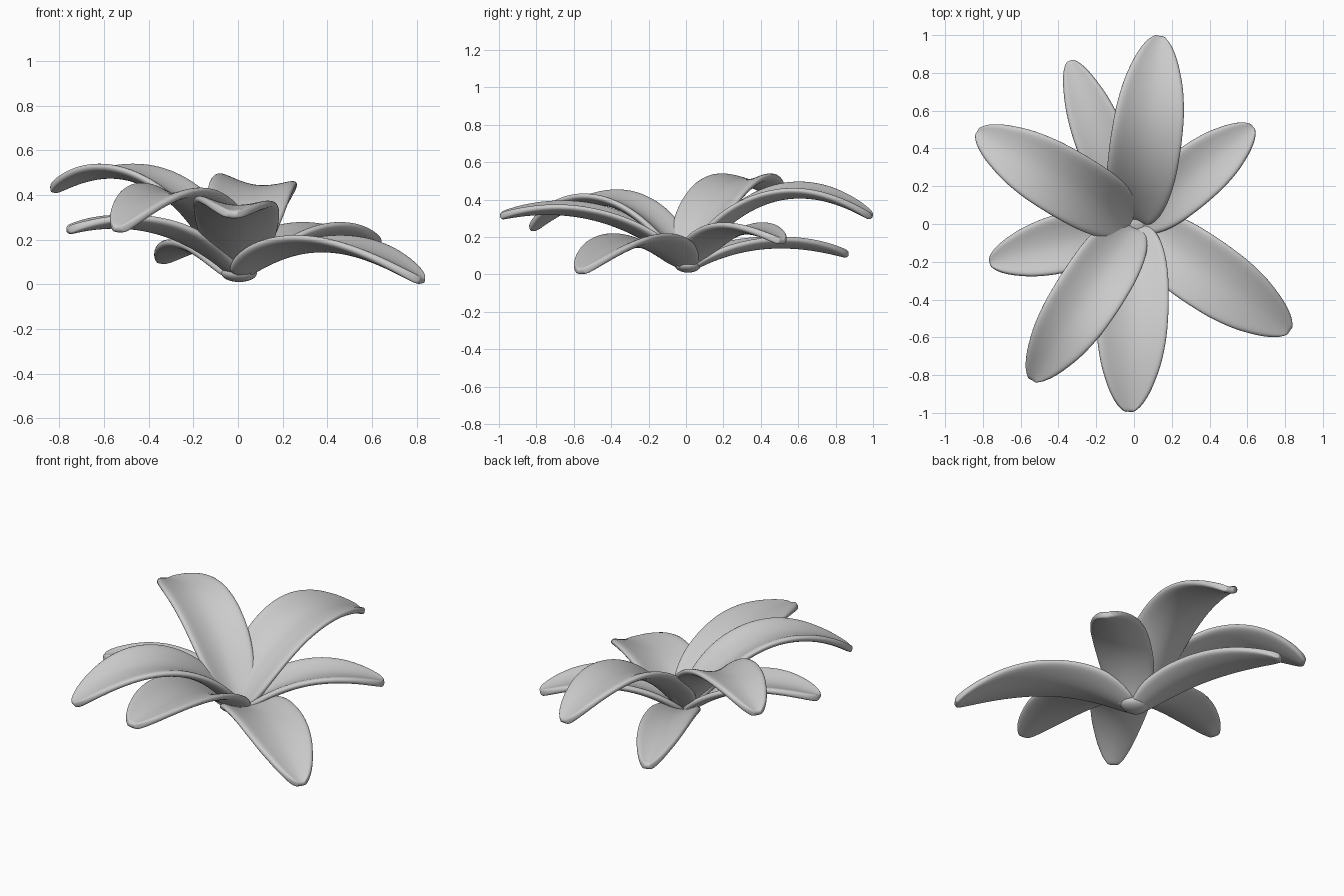
import bpy, math
from mathutils import Vector, Matrix

if "Cube" in bpy.data.objects:
    bpy.data.objects.remove(bpy.data.objects["Cube"])

ROWS, COLS = 16, 6
# half-width profile along the leaf (fraction of length, fraction of half width)
PROFILE = [(0, .42), (.08, .7), (.18, .88), (.3, .97), (.46, 1), (.62, .97),
           (.76, .84), (.88, .61), (.95, .41), (.98, .28), (1, .12)]


def lerp_profile(t):
    for (a, va), (b, vb) in zip(PROFILE, PROFILE[1:]):
        if t <= b:
            return va + (vb - va) * (t - a) / (b - a)
    return PROFILE[-1][1]


def leaf(name, tip, z_base, z_peak, z_tip, half_width, roll=0):
    """Cupped, arching leaf growing from the centre to tip (x, y)."""
    length = math.hypot(*tip)
    out = Vector((tip[0], tip[1], 0)) / length
    side = Vector((0, 0, 1)).cross(out)
    up = Vector((0, 0, 1))
    # middle control height of a curve which peaks at z_peak
    d = z_peak - z_base
    z_mid = z_base + d + math.sqrt(max(0, d * d - d * (z_tip - z_base)))
    p0 = out * .015 + up * z_base
    p1 = out * length * .45 + up * z_mid
    p2 = out * length + up * z_tip
    verts, faces = [], []
    for i in range(ROWS + 1):
        t = 1 - (1 - i / ROWS) ** 1.3
        p = p0 * (1 - t) ** 2 + p1 * 2 * t * (1 - t) + p2 * t * t
        tangent = ((p1 - p0) * (1 - t) + (p2 - p1) * t).normalized()
        turn = Matrix.Rotation(math.radians(roll) * min(1, t * 2), 3, tangent)
        s = turn @ side
        n = tangent.cross(s)
        w = half_width * lerp_profile(t)
        cup = w * (.36 - .16 * t)
        for j in range(COLS + 1):
            u = 2 * j / COLS - 1
            verts.append(p + s * u * w + n * cup * (abs(u) ** 1.7 - .1))
    for i in range(ROWS):
        for j in range(COLS):
            a = i * (COLS + 1) + j
            faces.append((a, a + COLS + 1, a + COLS + 2, a + 1))
    mesh = bpy.data.meshes.new(name)
    mesh.from_pydata(verts, [], faces)
    mesh.polygons.foreach_set("use_smooth", [True] * len(mesh.polygons))
    obj = bpy.data.objects.new(name, mesh)
    bpy.context.collection.objects.link(obj)
    # thickness with soft rounded rims
    solid = obj.modifiers.new("thickness", 'SOLIDIFY')
    solid.thickness = .038
    solid.offset = 0
    sub = obj.modifiers.new("smooth", 'SUBSURF')
    sub.levels = sub.render_levels = 2


# upper leaves
leaf("upper_leaf_back", (.135, .995), .055, .43, .305, .192, 6)
leaf("upper_leaf_left", (-.83, .49), .065, .495, .42, .185)
leaf("upper_leaf_front_left", (-.54, -.825), .065, .395, .24, .182, -4)
leaf("upper_leaf_front", (-.025, -.995), .055, .34, .31, .195, -4)

# lower leaves
leaf("lower_leaf_back_left", (-.34, .865), .03, .16, .105, .14)
leaf("lower_leaf_left", (-.765, -.205), .045, .27, .24, .158)
leaf("lower_leaf_front_right", (.825, -.565), .04, .165, .012, .192)
leaf("lower_leaf_back_right", (.63, .515), .03, .235, .175, .16)

# small rounded heart where the leaves meet
bpy.ops.mesh.primitive_uv_sphere_add(segments=24, ring_count=12, radius=1,
                                     location=(.005, .01, .05))
heart = bpy.context.object
heart.name = "leaf_base"
heart.scale = (.08, .07, .04)
bpy.ops.object.shade_smooth()
